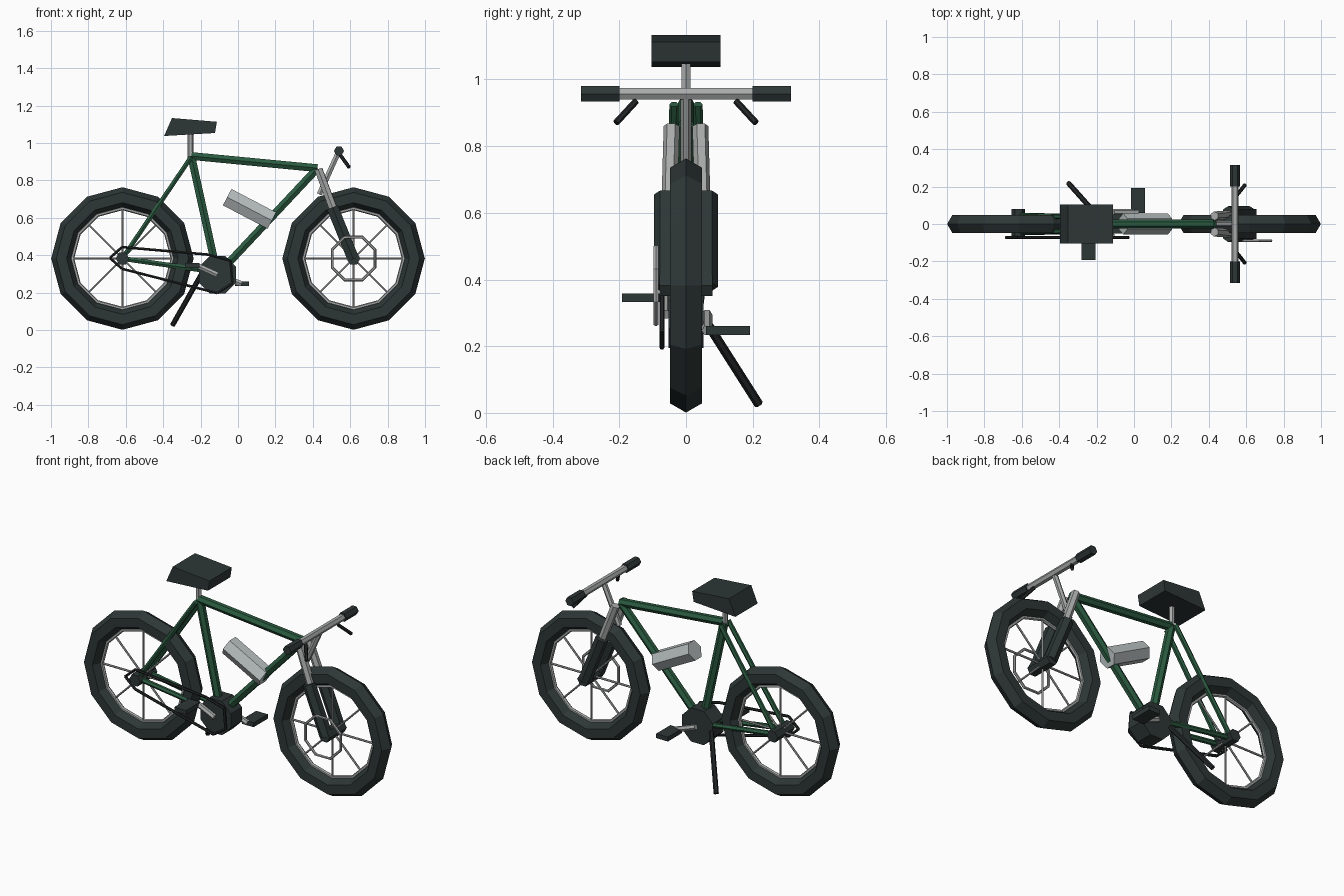
import bpy, bmesh, math
from mathutils import Vector, Matrix

if "Cube" in bpy.data.objects:
    bpy.data.objects.remove(bpy.data.objects["Cube"])


def material(name, rgb):
    m = bpy.data.materials.new(name)
    m.use_nodes = True
    m.diffuse_color = (*rgb, 1)
    m.node_tree.nodes["Principled BSDF"].inputs["Base Color"].default_value = (*rgb, 1)
    return m


RUBBER = material("dark rubber", (0.027, 0.038, 0.037))
BLACK = material("black parts", (0.016, 0.019, 0.02))
GREEN = material("green paint", (0.024, 0.105, 0.052))
METAL = material("silver metal", (0.40, 0.41, 0.41))
PALE = material("pale bottle", (0.48, 0.52, 0.52))


def finish(name, bm, mat):
    bmesh.ops.recalc_face_normals(bm, faces=bm.faces)
    mesh = bpy.data.meshes.new(name)
    bm.to_mesh(mesh)
    bm.free()
    mesh.materials.append(mat)
    ob = bpy.data.objects.new(name, mesh)
    bpy.context.collection.objects.link(ob)
    return ob


def add_rod(bm, a, b, r, sides=6):
    """Straight faceted rod from a to b."""
    a, b = Vector(a), Vector(b)
    d = b - a
    rot = d.to_track_quat('Z', 'Y').to_matrix().to_4x4()
    mat = Matrix.Translation((a + b) / 2) @ rot @ Matrix.Rotation(math.pi / sides, 4, 'Z')
    bmesh.ops.create_cone(bm, cap_ends=True, segments=sides, radius1=r, radius2=r,
                          depth=d.length, matrix=mat)


def rod(name, a, b, r, mat, sides=6):
    bm = bmesh.new()
    add_rod(bm, a, b, r, sides)
    return finish(name, bm, mat)


def ring(name, centre, major, minor, mat, segs=12, sides=6, turn=0):
    """Faceted ring standing in the x-z plane."""
    bm = bmesh.new()
    rows = []
    for i in range(segs):
        t = 2 * math.pi * i / segs + turn
        row = []
        for j in range(sides):
            p = 2 * math.pi * j / sides
            rad = major + minor * math.cos(p)
            row.append(bm.verts.new(Vector(centre) + Vector(
                (rad * math.cos(t), minor * math.sin(p), rad * math.sin(t)))))
        rows.append(row)
    for i in range(segs):
        r0, r1 = rows[i], rows[(i + 1) % segs]
        for j in range(sides):
            k = (j + 1) % sides
            bm.faces.new((r0[j], r0[k], r1[k], r1[j]))
    return finish(name, bm, mat)


def prism(name, profile, y0, y1, mat):
    """Side profile in x-z extruded across y."""
    bm = bmesh.new()
    face = bm.faces.new([bm.verts.new((x, y0, z)) for x, z in profile])
    new = bmesh.ops.extrude_face_region(bm, geom=[face])["geom"]
    bmesh.ops.translate(bm, vec=(0, y1 - y0, 0),
                        verts=[v for v in new if isinstance(v, bmesh.types.BMVert)])
    return finish(name, bm, mat)


def on_axis(x, z, y=0.0):
    return (x, y, z)


AXLE_Z = 0.382
WHEEL_X = 0.618

# Wheels
for label, x in (("rear", -WHEEL_X), ("front", WHEEL_X)):
    c = Vector((x, 0, AXLE_Z))
    ring(label + "_tire", c, 0.326, 0.055, RUBBER)
    ring(label + "_rim", c, 0.268, 0.01, METAL)
    bm = bmesh.new()
    for i in range(4):
        t = math.pi * i / 4
        d = Vector((math.cos(t), 0, math.sin(t))) * 0.268
        add_rod(bm, c - d, c + d, 0.006)
    finish(label + "_spokes", bm, METAL)
    rod(label + "_hub", c - Vector((0, 0.08, 0)), c + Vector((0, 0.08, 0)), 0.036, RUBBER)

# Brake disc ring on the front wheel
ring("brake_ring", (WHEEL_X, -0.09, AXLE_Z), 0.124, 0.008, METAL, 8, 6, math.pi / 8)

# Frame
seat_top = on_axis(-0.25, 0.93)
head = on_axis(0.425, 0.865)
crank = on_axis(-0.11, 0.295)
rod("seat_tube", seat_top, crank, 0.024, GREEN)
rod("top_tube", seat_top, head, 0.024, GREEN)
rod("down_tube", head, crank, 0.024, GREEN)

# Parts that repeat on both sides
for label, s in (("left", 1), ("right", -1)):
    axle = on_axis(-WHEEL_X, AXLE_Z, s * 0.045)
    rod(label + "_seat_stay", on_axis(-0.25, 0.925, s * 0.036), axle, 0.014, GREEN)
    rod(label + "_chain_stay", on_axis(-0.12, 0.31, s * 0.036), axle, 0.015, GREEN)
    rod(label + "_fork_upper", on_axis(0.43, 0.86, s * 0.043),
        on_axis(0.52, 0.62, s * 0.05), 0.024, METAL)
    rod(label + "_fork_lower", on_axis(0.505, 0.655, s * 0.06),
        on_axis(0.617, 0.378, s * 0.06), 0.036, RUBBER)
    rod(label + "_grip", on_axis(0.54, 0.957, s * 0.2), on_axis(0.54, 0.957, s * 0.315),
        0.027, RUBBER)
    rod(label + "_brake_lever", on_axis(0.547, 0.935, s * 0.15),
        on_axis(0.594, 0.87, s * 0.21), 0.01, BLACK)

# Steering
rod("stem", on_axis(0.435, 0.725), on_axis(0.54, 0.957), 0.016, METAL)
rod("handlebar", on_axis(0.54, 0.957, -0.2), on_axis(0.54, 0.957, 0.2), 0.02, METAL)

# Saddle
rod("seat_post", on_axis(-0.255, 0.92), on_axis(-0.255, 1.07), 0.016, METAL)
prism("seat", [(-0.395, 1.037), (-0.353, 1.133), (-0.113, 1.113), (-0.123, 1.053)],
      -0.104, 0.104, RUBBER)

# Crank, arms and pedals
rod("crank_housing", on_axis(-0.11, 0.295, -0.052), on_axis(-0.11, 0.295, 0.052),
    0.108, RUBBER, 8)
for label, s, x, z in (("right", -1, -0.22, 0.345), ("left", 1, 0.02, 0.247)):
    rod(label + "_crank_arm", on_axis(-0.11, 0.295, s * 0.063), on_axis(x, z, s * 0.063),
        0.016, METAL)
    mid = -0.243 if s < 0 else 0.022
    lo, hi = mid - 0.038, mid + 0.038
    prism(label + "_pedal", [(lo, z - 0.013), (hi, z - 0.013), (hi, z + 0.013), (lo, z + 0.013)],
          s * 0.06, s * 0.192, RUBBER)

# Chain loop
path = [(-0.685, 0.385), (-0.62, 0.443), (-0.16, 0.403), (-0.04, 0.37),
        (-0.03, 0.25), (-0.11, 0.197), (-0.62, 0.327)]
bm = bmesh.new()
for p, q in zip(path, path[1:] + path[:1]):
    add_rod(bm, on_axis(*p, -0.072), on_axis(*q, -0.072), 0.008)
finish("chain", bm, BLACK)

# Kickstand
rod("kickstand", (-0.2, 0.05, 0.29), (-0.35, 0.218, 0.026), 0.014, BLACK)

# Water bottle
rod("bottle", on_axis(-0.058, 0.71), on_axis(0.181, 0.585), 0.057, PALE)
